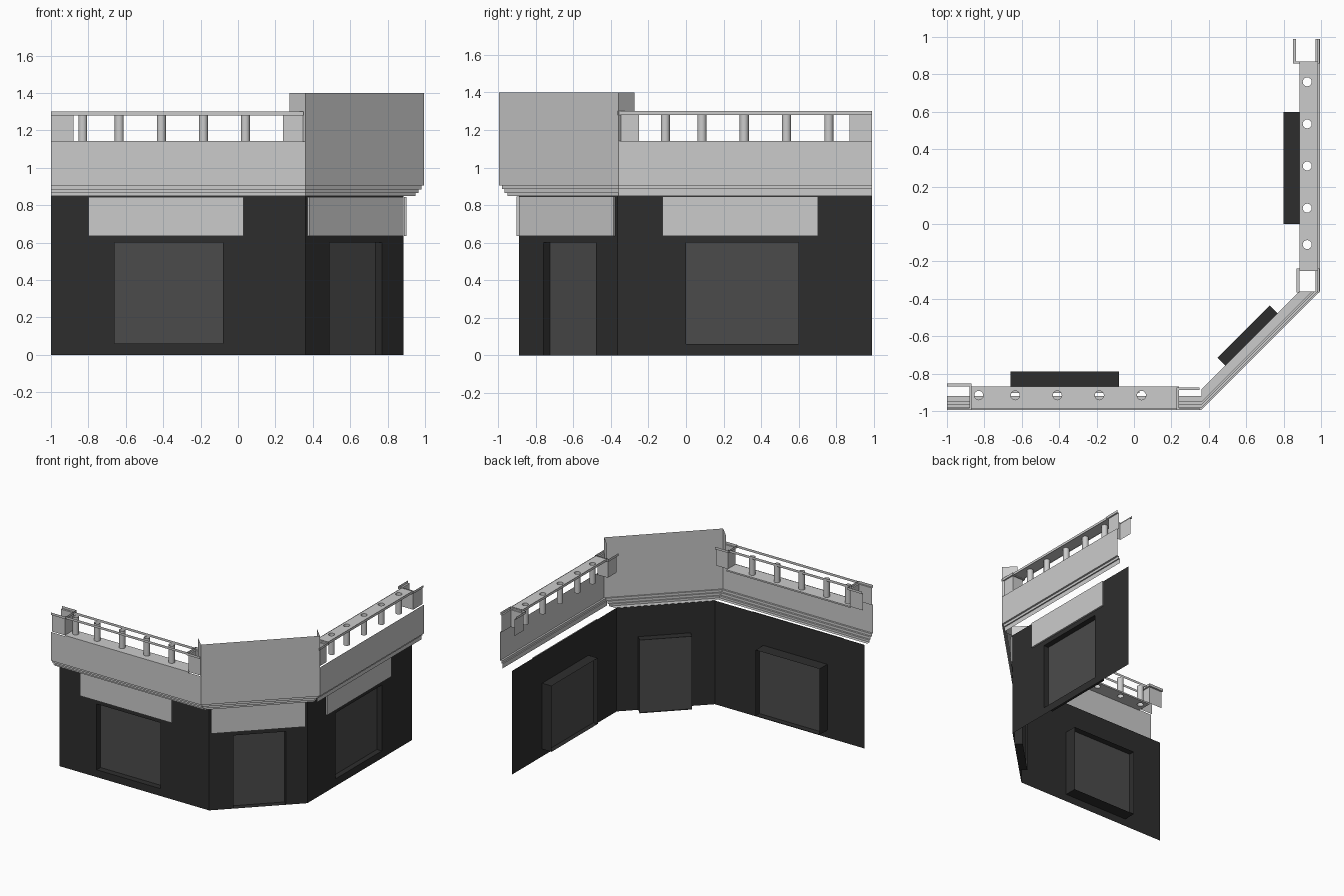
import bpy, bmesh, math
from mathutils import Vector, Matrix

if "Cube" in bpy.data.objects:
    bpy.data.objects.remove(bpy.data.objects["Cube"])


def material(name, v):
    m = bpy.data.materials.new(name)
    m.diffuse_color = (v, v, v, 1)
    m.use_nodes = True
    m.node_tree.nodes["Principled BSDF"].inputs["Base Color"].default_value = m.diffuse_color
    return m


DARK = material("dark_wall", 0.027)
PANE = material("dark_pane", 0.07)


class Frame:
    """Local axes of one wall: u along it, w outward, z up."""
    def __init__(self, a, b):
        self.o = Vector((*a, 0))
        d = Vector((*b, 0)) - self.o
        self.length = d.length
        self.u = d.normalized()
        self.n = Vector((self.u.y, -self.u.x, 0))

    def p(self, u, w, z):
        return self.o + self.u * u + self.n * w + Vector((0, 0, z))


def finish(name, bm, mat=None):
    bmesh.ops.remove_doubles(bm, verts=bm.verts, dist=1e-5)
    me = bpy.data.meshes.new(name)
    bm.to_mesh(me)
    bm.free()
    ob = bpy.data.objects.new(name, me)
    bpy.context.collection.objects.link(ob)
    if mat:
        me.materials.append(mat)
    return ob


def quads(name, polys, mat=None):
    bm = bmesh.new()
    for poly in polys:
        bm.faces.new([bm.verts.new(p) for p in poly])
    return finish(name, bm, mat)


def panel(f, u0, u1, z0, z1, w=0):
    return [f.p(u0, w, z0), f.p(u1, w, z0), f.p(u1, w, z1), f.p(u0, w, z1)]


def ring(f, path, z0, z1, outer=None):
    """Strips following a (u, w) path, flaring to an outer path if given."""
    top = outer or path
    return [[f.p(*a, z0), f.p(*b, z0), f.p(*d, z1), f.p(*c, z1)]
            for a, b, c, d in zip(path, path[1:], top, top[1:])]


def box(name, f, u0, u1, w0, w1, z0, z1, mat=None):
    bm = bmesh.new()
    bmesh.ops.create_cube(bm, size=1)
    for v in bm.verts:
        x, y, z = v.co + Vector((.5, .5, .5))
        v.co = f.p(u0 + x * (u1 - u0), w0 + y * (w1 - w0), z0 + z * (z1 - z0))
    bmesh.ops.recalc_face_normals(bm, faces=bm.faces)
    return finish(name, bm, mat)


def tubes(name, f, us, w, r, z0, z1, caps):
    bm = bmesh.new()
    for u in us:
        bmesh.ops.create_cone(bm, cap_ends=caps, segments=16, radius1=r, radius2=r,
                              depth=z1 - z0,
                              matrix=Matrix.Translation(f.p(u, w, (z0 + z1) / 2)))
    for face in bm.faces:
        face.smooth = len(face.verts) == 4
    return finish(name, bm)


def wall(side, f, u0, u1, z0, z1, depth, glass):
    """Thin wall with an opening, a deep frame and a pane part way in."""
    H, L = 0.85, f.length
    polys = [panel(f, 0, u0, 0, H), panel(f, u1, L, 0, H), panel(f, u0, u1, z1, H)]
    if z0 > 0:
        polys.append(panel(f, u0, u1, 0, z0))
    quads(side + "_wall", polys, DARK)
    c = [(u0, z0), (u1, z0), (u1, z1), (u0, z1)]
    sides = []
    for i in range(4):
        (a, za), (b, zb) = c[i], c[(i + 1) % 4]
        sides.append([f.p(a, 0, za), f.p(b, 0, zb), f.p(b, -depth, zb), f.p(a, -depth, za)])
    quads(side + "_recess", sides, DARK)
    quads(side + "_pane", [panel(f, u0, u1, z0, z1, -glass)], PANE)


front = Frame((-1, -.888), (.36, -.888))
corner = Frame((.36, -.888), (.885, -.365))
right = Frame((.885, -.365), (.885, .99))

# walls with windows and door
wall("front", front, .34, .92, .06, .6, .1, .05)
wall("corner", corner, .183, .578, 0, .6, .062, .05)
wall("right", right, .365, .965, .06, .6, .085, .045)

# blank sign boards
for side, f, u0, u1 in (("front", front, .2, 1.03), ("corner", corner, .015, .725),
                        ("right", right, .24, 1.067)):
    box(side + "_sign_board", f, u0, u1, .002, .015, .635, .845)

# stepped cornice running up into the parapet face
profile = [(.885, .848), (.95, .848), (.95, .865), (.965, .865), (.965, .885),
           (.98, .885), (.98, .905), (.995, .905), (.995, 1.14)]
spans = (("front", .92, lambda d: ((-1, -d), (.36, -d))),
         ("corner", .885, lambda d: ((.36, -d), (d, -.36))),
         ("right", .97, lambda d: ((d, -.36), (d, .99))))
for side, inner, ends in spans:
    polys = []
    for (d0, z0), (d1, z1) in zip(profile, profile[1:]):
        d0, d1 = max(d0, inner), max(d1, inner)
        if abs(d0 - d1) + abs(z0 - z1) < 1e-4:
            continue
        (a, b), (c, d) = ends(d0), ends(d1)
        polys.append([(*a, z0), (*b, z0), (*d, z1), (*c, z1)])
    quads(side + "_cornice_parapet", polys)

# tall corner panel with short returns
top = Frame((.36, -.995), (.995, -.36))
L = top.length
quads("corner_high_panel", ring(top, [(0, -.12), (0, 0), (L, 0), (L, -.12)], 1.14, 1.4))

# balustrades: the front one stands on a ledge, the right one hangs from a flat rail
for side, f, us, w, r0, r1, slab, posts in (
        ("front", front, (.17, .365, .59, .815, 1.04), .028, .12, 1.24, 1.13,
         ((0, .12, 0), (1.35, 1.24, 1))),
        ("right", right, (.255, .45, .675, .9, 1.125), .041, .115, 1.235, 1.285,
         ((1.355, 1.235, 0), (0, .115, 1)))):
    tubes(side + "_balusters", f, us, w, .024, 1.14, 1.285, False)
    cutter = tubes(side + "_slab_cutter", f, us, w, .024, 1.0, 1.4, True)
    cutter.hide_render = True
    cutter.hide_set(True)
    ledge = box(side + "_pierced_slab", f, r0, r1, -.02 if side == "front" else 0,
                .1, slab, slab + .012)
    mod = ledge.modifiers.new("holes", "BOOLEAN")
    mod.object = cutter
    mod.solver = "EXACT"
    quads(side + "_handrail", [panel(f, r0, r1, 1.28, 1.30, .1),
                               panel(f, r0, r1, 1.28, 1.30, 0)])
    # hollow three-sided posts with a flared cap band
    for end, inn, k in posts:
        s = .012 if inn > end else -.012
        w0 = -.02 if k == 0 else 0
        path = [(end, .095), (inn, .095), (inn, w0), (end, w0)]
        band = [(end, .107), (inn + s, .107), (inn + s, w0 - .015), (end, w0 - .015)]
        if inn < end:
            path.reverse()
            band.reverse()
        quads(f"{side}_post_{k}", ring(f, path, 1.14, 1.28))
        quads(f"{side}_post_cap_{k}", ring(f, path, 1.28, 1.28, band)
              + ring(f, band, 1.28, 1.30))
